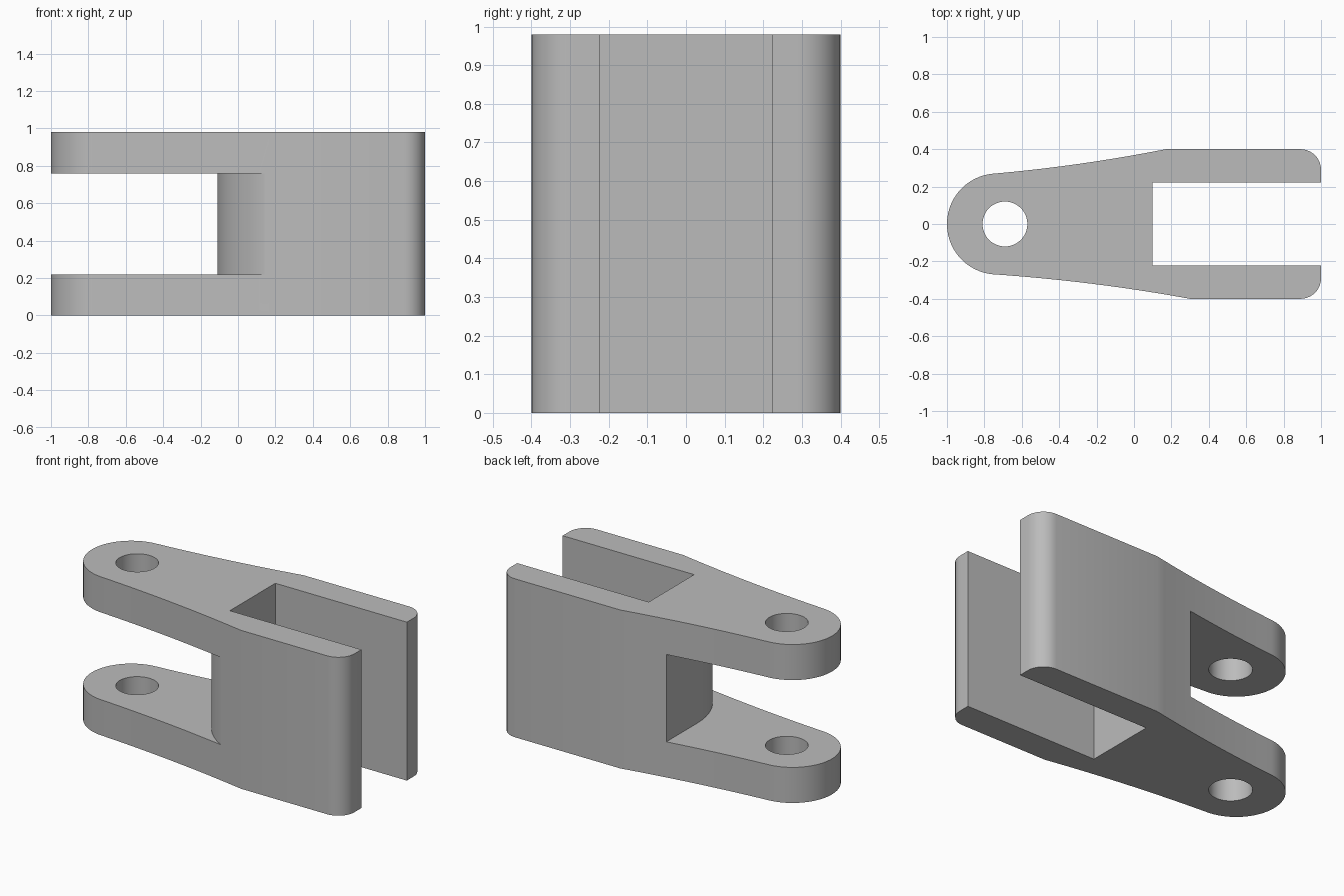
import bpy, bmesh
from math import cos, sin, pi
from mathutils import Vector

if "Cube" in bpy.data.objects:
    bpy.data.objects.remove(bpy.data.objects["Cube"])

HEIGHT = 0.98

grey = bpy.data.materials.new("plain grey")
grey.use_nodes = True
colour = (0.5, 0.5, 0.5, 1)
grey.diffuse_color = colour
grey.node_tree.nodes["Principled BSDF"].inputs["Base Color"].default_value = colour


def arc(cx, cy, r, start, end, n):
    """Points along an arc, angles in radians."""
    steps = [start + (end - start) * i / n for i in range(n + 1)]
    return [(cx + r * cos(a), cy + r * sin(a)) for a in steps]


def bend(a, b, c, n=16):
    """Inner points of a quadratic curve from a to c, pulled towards b."""
    a, b, c = Vector(a), Vector(b), Vector(c)
    ts = [i / n for i in range(1, n)]
    return [tuple(a * (1 - t) ** 2 + b * 2 * t * (1 - t) + c * t * t) for t in ts]


def prism(name, outline, z0, z1):
    """Extrude a counter-clockwise outline between two heights."""
    bm = bmesh.new()
    base = bm.faces.new([bm.verts.new((x, y, z0)) for x, y in outline])
    top = bmesh.ops.extrude_face_region(bm, geom=[base])["geom"]
    bmesh.ops.translate(bm, vec=(0, 0, z1 - z0),
                        verts=[v for v in top if isinstance(v, bmesh.types.BMVert)])
    bmesh.ops.recalc_face_normals(bm, faces=bm.faces)
    mesh = bpy.data.meshes.new(name)
    bm.to_mesh(mesh)
    bm.free()
    mesh.materials.append(grey)
    obj = bpy.data.objects.new(name, mesh)
    bpy.context.collection.objects.link(obj)
    return obj


# Body outline: straight cheeks, rounded corners, tapering arms, round eye end
tangent = 0.094
eye = arc(-0.73, 0, 0.27, pi / 2 + tangent, 3 * pi / 2 - tangent, 40)
back_start, front_start = (0.17, 0.4), (0.3, -0.4)
outline = (
    arc(0.89, -0.29, 0.11, -pi / 2, 0, 10)
    + arc(0.89, 0.29, 0.11, 0, pi / 2, 10)
    + [back_start] + bend(back_start, (-0.3, 0.308), eye[0])
    + eye
    + bend(eye[-1], (-0.22, -0.305), front_start) + [front_start]
)
body = prism("clevis_body", outline, 0, HEIGHT)

# Upright slot between the cheeks
slot = prism("cheek_slot_cutter",
             [(0.1, -0.222), (1.2, -0.222), (1.2, 0.222), (0.1, 0.222)],
             -0.1, HEIGHT + 0.1)

# Gap between the arms, with a web that curves into the front side
web = arc(0.36, 0.045, 0.47, pi, pi * 1.39, 24)
gap = prism("arm_gap_cutter",
            [(-1.2, 0.6), (-1.2, -0.6), (web[-1][0], -0.6)] + web[::-1] + [(-0.11, 0.6)],
            0.22, 0.76)

# Pin hole through both arms
hole = prism("pin_hole_cutter", arc(-0.69, 0, 0.12, 0, 2 * pi, 48)[:-1],
             -0.1, HEIGHT + 0.1)

for cutter in (slot, gap, hole):
    cut = body.modifiers.new(cutter.name, "BOOLEAN")
    cut.operation = "DIFFERENCE"
    cut.solver = "EXACT"
    cut.object = cutter
    cutter.hide_render = True

# Bake the cuts, then drop the cutters
bpy.context.view_layer.update()
depsgraph = bpy.context.evaluated_depsgraph_get()
finished = bpy.data.meshes.new_from_object(body.evaluated_get(depsgraph))
body.modifiers.clear()
body.data = finished
for cutter in (slot, gap, hole):
    bpy.data.objects.remove(cutter)

bpy.ops.object.select_all(action="DESELECT")
body.select_set(True)
bpy.context.view_layer.objects.active = body
bpy.ops.object.shade_smooth_by_angle(angle=pi / 6)
